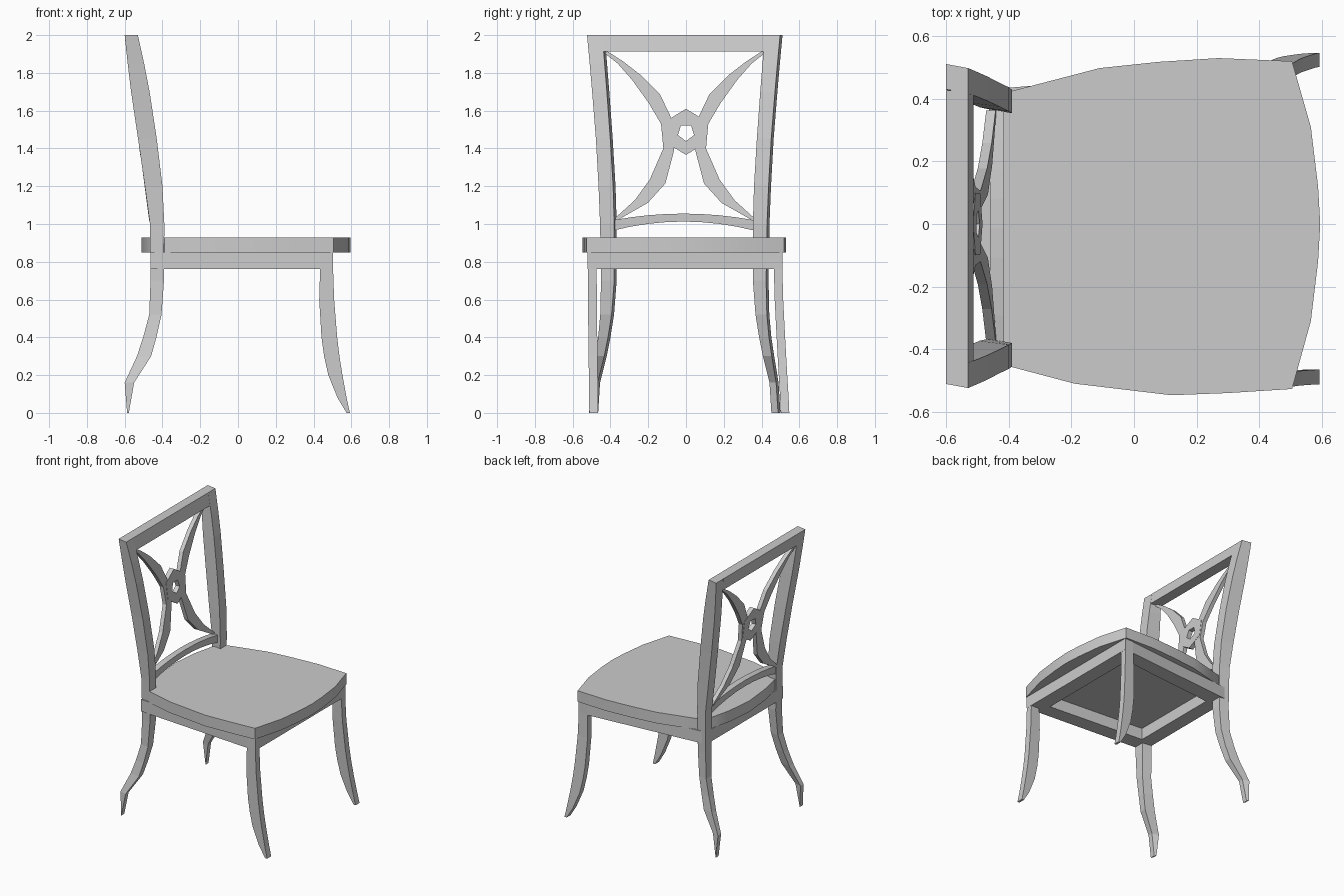
import bpy, bmesh, math

cube = bpy.data.objects.get("Cube")
if cube:
    bpy.data.objects.remove(cube)

grey = bpy.data.materials.new("warm_grey")
grey.use_nodes = True
colour = (0.6, 0.6, 0.6, 1)
grey.diffuse_color = colour
grey.node_tree.nodes["Principled BSDF"].inputs["Base Color"].default_value = colour

MID = -0.013    # centre line of the back frame
SKEW = 0.013    # sideways skew of the back frame from front to rear


def finish(name, bm, smooth=False):
    bmesh.ops.recalc_face_normals(bm, faces=bm.faces)
    mesh = bpy.data.meshes.new(name)
    bm.to_mesh(mesh)
    bm.free()
    mesh.materials.append(grey)
    obj = bpy.data.objects.new(name, mesh)
    bpy.context.collection.objects.link(obj)
    if smooth:
        bpy.ops.object.select_all(action='DESELECT')
        obj.select_set(True)
        bpy.context.view_layer.objects.active = obj
        bpy.ops.object.shade_smooth_by_angle(angle=math.radians(35))
    return obj


def loft(name, sections, smooth=False):
    """Skin a run of four-cornered sections and cap both ends."""
    bm = bmesh.new()
    rings = [[bm.verts.new(p) for p in s] for s in sections]
    for a, b in zip(rings, rings[1:]):
        for i in range(4):
            j = (i + 1) % 4
            bm.faces.new((a[i], a[j], b[j], b[i]))
    bm.faces.new(rings[0])
    bm.faces.new(rings[-1])
    return finish(name, bm, smooth)


def slab(name, loops, place, low, high, smooth=False):
    """Extrude a flat outline, with an optional hole, between two depths."""
    bm = bmesh.new()
    layers = []
    for depth in (low, high):
        rings = [[bm.verts.new(place(p, depth)) for p in loop] for loop in loops]
        layers.append(rings)
        edges = [bm.edges.new((r[i - 1], r[i])) for r in rings for i in range(len(r))]
        bmesh.ops.triangle_fill(bm, edges=edges, use_beauty=True)
    for a, b in zip(*layers):
        for i in range(len(a)):
            bm.faces.new((a[i - 1], a[i], b[i], b[i - 1]))
    bmesh.ops.dissolve_limit(bm, angle_limit=0.002, verts=bm.verts, edges=bm.edges)
    return finish(name, bm, smooth)


def flat(p, z):
    return (p[0], p[1], z)


def upright(p, depth):
    """Place a y, z point on the leaning plane near the rear of the posts."""
    t = p[1] - 1.0
    return (-0.453 - 0.135 * t + 0.012 * t * t + depth, p[0], p[1])


# Back posts: height, rear x, front x, inner and outer half width
post = [(0.0, -0.587, -0.578, .465, .5), (0.16, -0.6, -0.55, .455, .49),
        (0.3, -0.535, -0.46, .42, .467), (0.4, -0.502, -0.432, .4, .452),
        (0.52, -0.47, -0.405, .381, .441), (0.7, -0.463, -0.392, .367, .437),
        (1.0, -0.466, -0.39, .367, .442), (1.2, -0.493, -0.4, .373, .45),
        (1.45, -0.529, -0.43, .388, .464), (1.7, -0.566, -0.468, .406, .484),
        (1.85, -0.584, -0.497, .418, .497), (2.0, -0.6, -0.53, .43, .511)]
for side, label in ((1, "left"), (-1, "right")):
    loft("back_post_" + label, [
        [(xr, MID + SKEW + side * i, z), (xf, MID + side * i, z),
         (xf, MID + side * o, z), (xr, MID + SKEW + side * o, z)]
        for z, xr, xf, i, o in post])

# Top rail between the posts
loft("top_rail", [
    [(-0.591, y, 1.913), (-0.512, y, 1.913), (-0.53, y, 2.0), (-0.6, y, 2.0)]
    for y in (MID - 0.44, MID + 0.44)])

# Arched lower rail of the back
arch = []
for k in range(-4, 5):
    t = k / 4
    rise = 1 - t * t
    y = MID + 0.375 * t
    low, high = 0.965 + 0.048 * rise, 1.02 + 0.035 * rise
    arch.append([(-0.46, y, low), (-0.415, y, low), (-0.415, y, high), (-0.46, y, high)])
loft("lower_back_rail", arch)

# Crescent splats: outer y, z then inner y, z
crescent = [(.425, 1.905, .41, 1.915), (.355, 1.85, .325, 1.86), (.28, 1.765, .235, 1.79),
            (.19, 1.64, .13, 1.685), (.125, 1.53, .075, 1.57), (.113, 1.4, .056, 1.39),
            (.185, 1.235, .102, 1.215), (.265, 1.125, .195, 1.112), (.37, 1.03, .36, 1.018)]
for side, label in ((1, "left"), (-1, "right")):
    loft("back_splat_" + label, [
        [upright((side * yo - 0.007, zo), -0.015), upright((side * yo - 0.007, zo), 0.015),
         upright((side * yi - 0.007, zi), 0.015), upright((side * yi - 0.007, zi), -0.015)]
        for yo, zo, yi, zi in crescent])

# Central rosette with a five-sided hole
hexagon = [(-.115 * math.sin(k * math.pi / 3), 1.488 + .122 * math.cos(k * math.pi / 3))
           for k in range(6)]
hole = [(.045 * math.sin(k * math.tau / 5), 1.485 - .046 * math.cos(k * math.tau / 5))
        for k in range(5)]
slab("back_rosette", [hexagon, hole], upright, -0.017, 0.017)

# Front legs: height, rear x, front x, share of the sideways drift at the foot
leg = [(0.0, 0.575, 0.592, 1), (0.08, 0.527, 0.575, .9), (0.2, 0.478, 0.553, .7),
       (0.3, 0.456, 0.537, .55), (0.4, 0.442, 0.525, .4), (0.6, 0.43, 0.509, .12),
       (0.77, 0.435, 0.503, 0), (0.85, 0.435, 0.503, 0)]
for label, inner, outer, drift in (("left", .465, .51, .037), ("right", -.473, -.52, .008)):
    loft("front_leg_" + label, [
        [(xr, inner + drift * d, z), (xf, inner + drift * d, z),
         (xf, outer + drift * d, z), (xr, outer + drift * d, z)]
        for z, xr, xf, d in leg])

# Apron frame under the seat
frame = [(-.464, -.45), (.504, -.521), (.504, .511), (-.464, .43)]
opening = [(-.36, -.345), (.395, -.405), (.395, .395), (-.36, .325)]
slab("apron", [frame, opening], flat, 0.763, 0.85)

# Seat with bowed sides, front and rear
seat = [(-.39, .425), (-.11, .498), (.08, .518), (.27, .53), (.505, .52), (.565, .31),
        (.588, .12), (.595, 0), (.588, -.12), (.565, -.31), (.505, -.527), (.3, -.54),
        (.12, -.547), (-.19, -.51), (-.39, -.457), (-.455, -.37), (-.49, -.2), (-.51, 0),
        (-.49, .2), (-.455, .35)]
slab("seat", [seat], flat, 0.848, 0.928, smooth=True)
